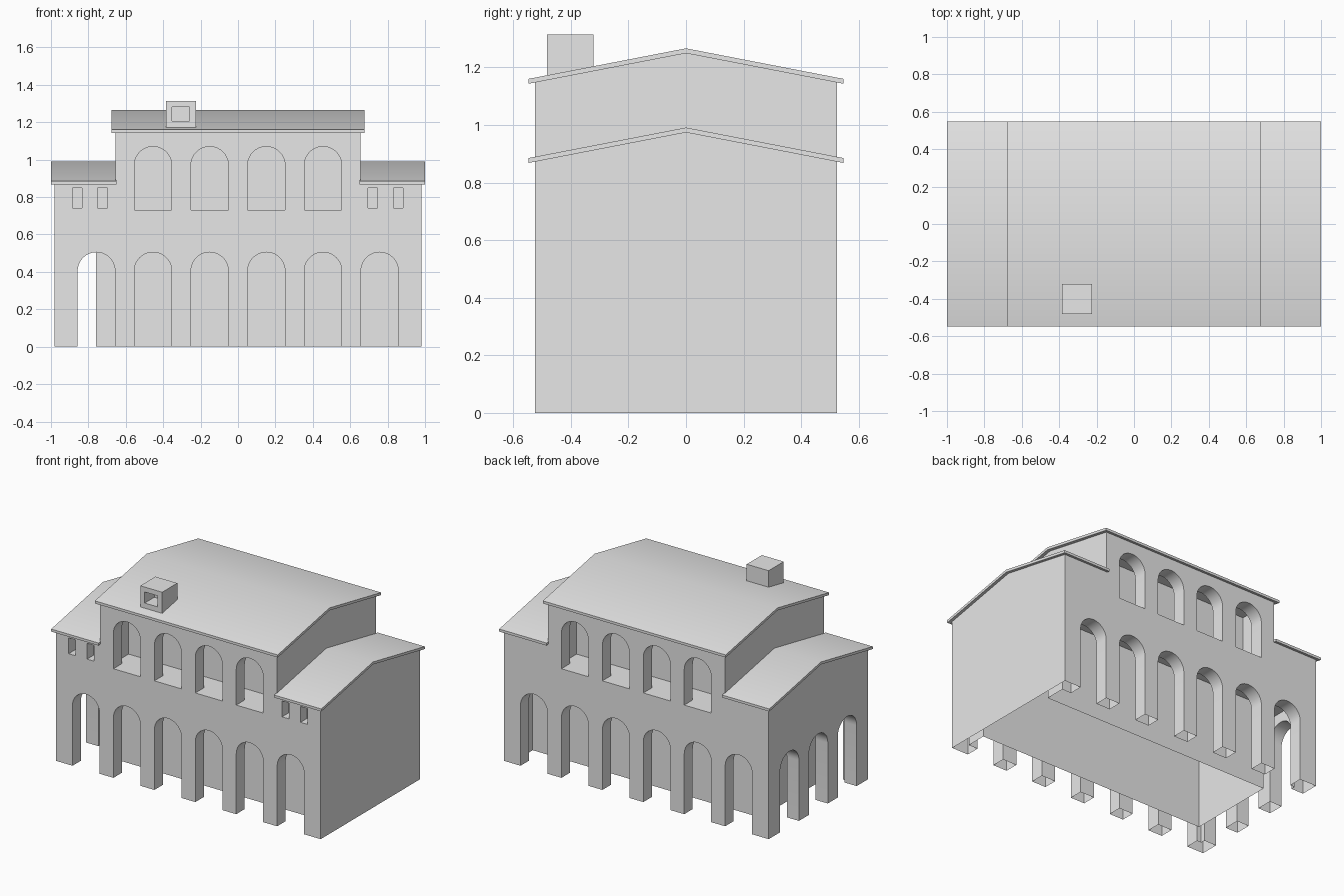
import bpy, bmesh, math

if "Cube" in bpy.data.objects:
    bpy.data.objects.remove(bpy.data.objects["Cube"])

stone = bpy.data.materials.new("pale_grey")
stone.diffuse_color = (0.8, 0.8, 0.8, 1)
stone.use_nodes = True
stone.node_tree.nodes["Principled BSDF"].inputs["Base Color"].default_value = stone.diffuse_color


def prism(name, profile, axis, lo, hi):
    """Extrude a closed profile: axis 'x' takes (y, z) points, axis 'y' takes (x, z)."""
    bm = bmesh.new()
    place = (lambda p, t: (t, p[0], p[1])) if axis == 'x' else (lambda p, t: (p[0], t, p[1]))
    a = [bm.verts.new(place(p, lo)) for p in profile]
    b = [bm.verts.new(place(p, hi)) for p in profile]
    n = len(profile)
    bm.faces.new(a)
    bm.faces.new(b[::-1])
    for i in range(n):
        bm.faces.new((a[i], b[i], b[(i + 1) % n], a[(i + 1) % n]))
    bmesh.ops.recalc_face_normals(bm, faces=bm.faces)
    me = bpy.data.meshes.new(name)
    bm.to_mesh(me)
    bm.free()
    me.materials.append(stone)
    ob = bpy.data.objects.new(name, me)
    bpy.context.collection.objects.link(ob)
    return ob


def box(name, x0, x1, y0, y1, z0, z1):
    return prism(name, [(x0, z0), (x1, z0), (x1, z1), (x0, z1)], 'y', y0, y1)


def arch(c, r, z0, spring, seg=20):
    """Round-headed opening profile centred on c."""
    pts = [(c - r, z0), (c + r, z0)]
    return pts + [(c + r * math.cos(math.pi * i / seg), spring + r * math.sin(math.pi * i / seg))
                  for i in range(seg + 1)]


def combine(ob, tool, op='DIFFERENCE'):
    tool.hide_render = True
    m = ob.modifiers.new("bool", 'BOOLEAN')
    m.operation, m.solver, m.object = op, 'EXACT', tool
    bpy.context.view_layer.objects.active = ob
    bpy.ops.object.modifier_apply(modifier=m.name)
    bpy.data.objects.remove(tool, do_unlink=True)


def smooth(ob):
    bpy.ops.object.select_all(action='DESELECT')
    ob.select_set(True)
    bpy.context.view_layer.objects.active = ob
    bpy.ops.object.shade_smooth_by_angle(angle=math.radians(30))


def gable(eave, ridge, base):
    return [(-0.525, base), (0.525, base), (0.525, eave), (0, ridge), (-0.525, eave)]


# Walls: long low block with gabled ends, joined to the taller centre
walls = prism("walls", gable(0.877, 0.98, 0), 'x', -0.98, 0.98)
combine(walls, prism("centre", gable(1.157, 1.257, 0.65), 'x', -0.655, 0.655), 'UNION')

# Ground-floor walkway on the front, back and left; upper galleries front and back
combine(walls, box("cut", -0.89, -0.76, -0.435, 0.435, -0.1, 0.57))
for s in (-1, 1):
    y0, y1 = sorted((s * 0.30, s * 0.435))
    combine(walls, box("cut", -0.89, 0.925, y0, y1, -0.1, 0.57))
    combine(walls, box("cut", -0.6, 0.6, y0, y1, 0.73, 1.12))

# Arches in the front and back walls
for s in (-1, 1):
    y0, y1 = sorted((s * 0.37, s * 0.6))
    for i in range(6):
        c = -0.7575 + i * 0.303
        combine(walls, prism("cut", arch(c, 0.1, -0.1, 0.405), 'y', y0, y1))
        if 0 < i < 5:
            combine(walls, prism("cut", arch(c, 0.1, 0.73, 0.97), 'y', y0, y1))

# Arches in the left wall
for c in (-0.305, 0, 0.305):
    combine(walls, prism("cut", arch(c, 0.1, -0.1, 0.405), 'x', -1.1, -0.83))

# Small windows at the front of both wings
for x in (-0.86, -0.724, 0.72, 0.857):
    combine(walls, box("cut", x - 0.026, x + 0.026, -0.6, -0.455, 0.742, 0.848))

# Open underside, as in a hollow shell
bm = bmesh.new()
bm.from_mesh(walls.data)
bottom = [f for f in bm.faces if all(v.co.z < 0.001 for v in f.verts)]
bmesh.ops.delete(bm, geom=bottom, context='FACES')
bm.to_mesh(walls.data)
bm.free()
smooth(walls)


# Roofs: thin folded slabs
def roof(name, eave, ridge, x0, x1, t=0.017):
    pts = [(-0.547, eave), (0, ridge), (0.547, eave),
           (0.547, eave + t), (0, ridge + t), (-0.547, eave + t)]
    smooth(prism(name, pts, 'x', x0, x1))


roof("centre_roof", 1.143, 1.249, -0.677, 0.677)
roof("left_wing_roof", 0.868, 0.974, -1.0, -0.65)
roof("right_wing_roof", 0.868, 0.974, 0.65, 1.0)

# Chimney with a square opening facing the front
chimney = box("chimney", -0.386, -0.224, -0.482, -0.322, 1.165, 1.314)
combine(chimney, box("cut", -0.353, -0.258, -0.6, -0.38, 1.207, 1.281))
